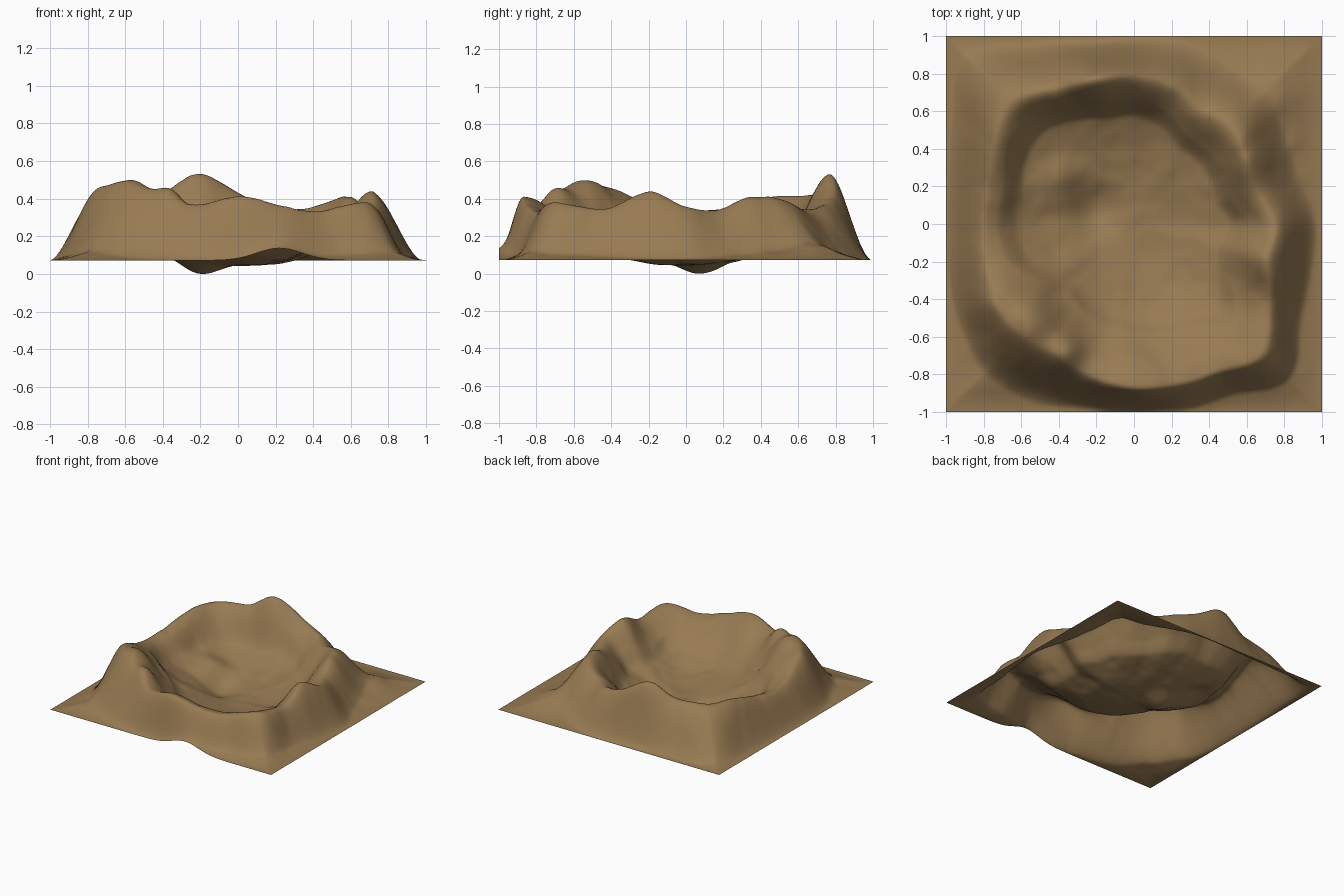
import bpy, bmesh, math
from mathutils import noise, Vector

if "Cube" in bpy.data.objects:
    bpy.data.objects.remove(bpy.data.objects["Cube"])

# Crater outline every 15 degrees from +x:
# rim radius, rim height, radius of wall foot, height of wall foot, outer slope width
RIM = [
    (.75, .36, .54, .14, .22), (.68, .34, .48, .14, .24), (.69, .41, .50, .16, .24),
    (.73, .39, .50, .15, .27), (.71, .345, .50, .15, .28), (.76, .36, .57, .17, .25),
    (.79, .43, .61, .20, .20), (.80, .53, .62, .20, .20), (.83, .43, .68, .20, .28),
    (.92, .42, .73, .20, .35), (.86, .40, .71, .22, .26), (.81, .35, .66, .22, .22),
    (.80, .32, .66, .22, .20), (.81, .36, .64, .26, .22), (.85, .46, .54, .24, .22),
    (.84, .455, .46, .17, .28), (.81, .40, .48, .16, .28), (.84, .36, .50, .15, .18),
    (.87, .41, .52, .15, .15), (.88, .365, .54, .15, .15), (.90, .335, .57, .15, .15),
    (.97, .375, .66, .18, .20), (.83, .35, .54, .15, .20), (.74, .44, .50, .15, .24),
]
# Local hills and pits: x, y, height, spread
BUMPS = [(-.2, .08, -.055, .13), (-.53, -.49, .065, .12), (-.36, -.68, .065, .09),
         (-.4, .24, .04, .11), (.75, .66, .04, .14)]


def smooth(t):
    t = min(max(t, 0), 1)
    return t * t * (3 - 2 * t)


def bump(x, y, cx, cy, s):
    return math.exp(-((x - cx) ** 2 + (y - cy) ** 2) / (s * s))


def rim_at(angle):
    """Periodic Catmull-Rom through the rim table."""
    f = (angle / math.tau * len(RIM)) % len(RIM)
    i, t = int(f), f - int(f)
    a, b, c, d = (RIM[(i + k) % len(RIM)] for k in (-1, 0, 1, 2))
    return [q + .5 * t * (r - p + t * (2 * p - 5 * q + 4 * r - s + t * (3 * (q - r) + s - p)))
            for p, q, r, s in zip(a, b, c, d)]


def height(x, y):
    r, ang = math.hypot(x, y), math.atan2(y, x)
    rad, top, foot, step, slope = rim_at(ang)
    edge = 1 / max(abs(math.cos(ang)), abs(math.sin(ang)))
    # small irregularity, faded out at the border
    n = noise.fractal(Vector((x * 3.2, y * 3.2, 4)), 1, 2, 3)
    fade = smooth((1 - max(abs(x), abs(y))) / .2)
    if r < rad:
        # bowl: floor curving up to the foot, then the inner wall
        floor = .045 + (step - .045) * min(r / foot, 1.1) ** 2.2
        z = floor + (top - floor) * smooth((r - foot * .92) / (rad - foot * .92))
    else:
        # steep outer slope, then a gentle apron down to the square border
        base = .07 + .065 * bump(x, y, .22, -1, .17)
        out = edge - rad
        s = (r - rad) / min(slope, out)
        steep = 1 - .75 * smooth(s) - .25 * min(s, 1)
        apron = 1 - smooth((r - rad) / out)
        z = base + (top - base) * (.72 * steep + .28 * apron)
    z += .015 * n * fade
    for cx, cy, h, s in BUMPS:
        z += h * bump(x, y, cx, cy, s)
    return z


# Crater terrain: one open height-field sheet
N = 150
bm = bmesh.new()
bmesh.ops.create_grid(bm, x_segments=N, y_segments=N, size=1)
for v in bm.verts:
    v.co.z = height(v.co.x, v.co.y)
low = min(v.co.z for v in bm.verts)
for v in bm.verts:
    v.co.z -= low
for f in bm.faces:
    f.smooth = True
mesh = bpy.data.meshes.new("crater_terrain")
bm.to_mesh(mesh)
bm.free()

earth = bpy.data.materials.new("brown_earth")
earth.diffuse_color = (.31, .195, .085, 1)
earth.use_nodes = True
earth.node_tree.nodes["Principled BSDF"].inputs["Base Color"].default_value = earth.diffuse_color
mesh.materials.append(earth)
bpy.context.collection.objects.link(bpy.data.objects.new("crater_terrain", mesh))
